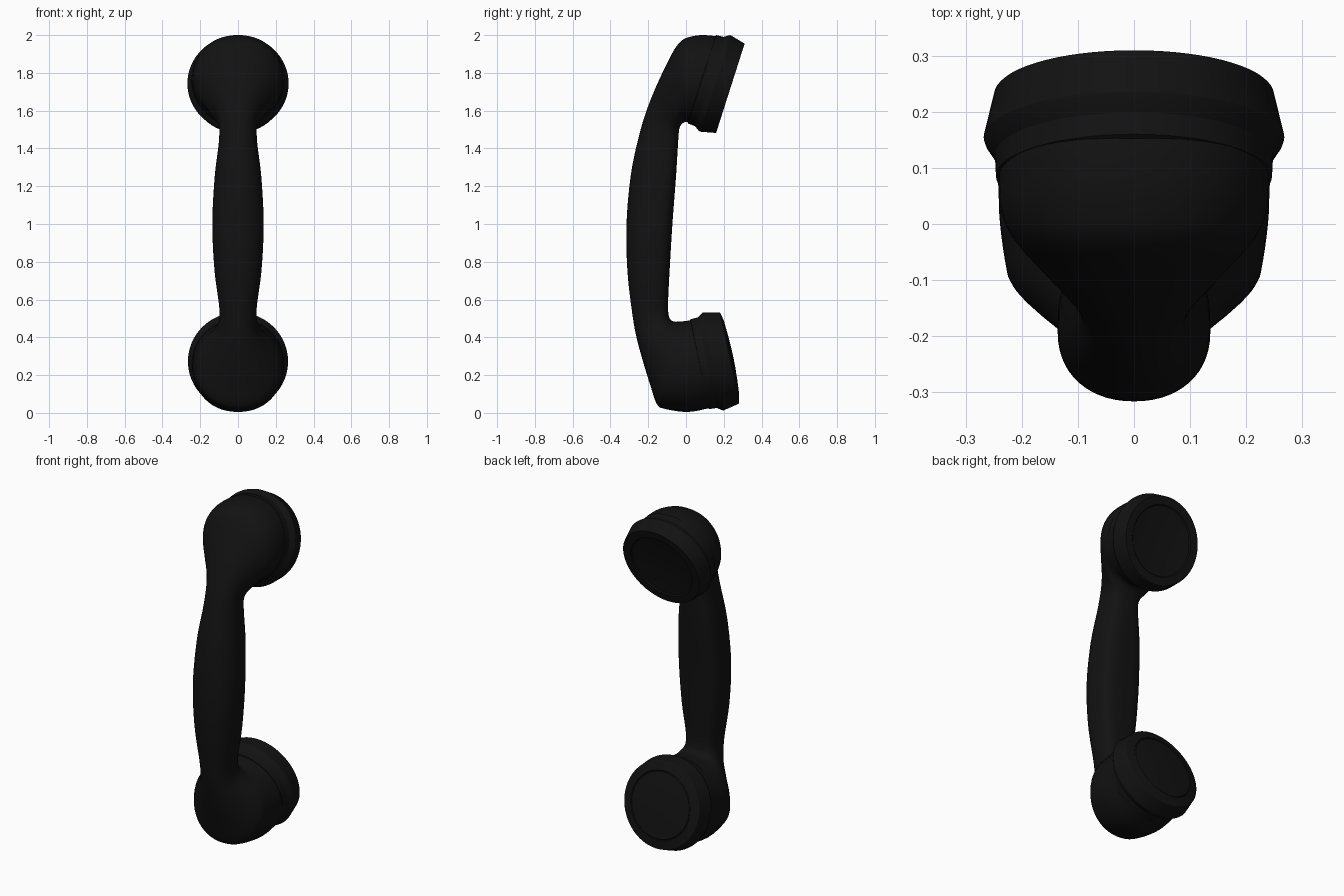
import bpy, bmesh, math
from mathutils import Vector

if "Cube" in bpy.data.objects:
    bpy.data.objects.remove(bpy.data.objects["Cube"])

black = bpy.data.materials.new("black_plastic")
black.diffuse_color = (0.006, 0.006, 0.006, 1)
black.use_nodes = True
black.node_tree.nodes["Principled BSDF"].inputs["Base Color"].default_value = black.diffuse_color


def finish(name, bm, angle):
    bmesh.ops.recalc_face_normals(bm, faces=bm.faces)
    mesh = bpy.data.meshes.new(name)
    bm.to_mesh(mesh)
    bm.free()
    ob = bpy.data.objects.new(name, mesh)
    bpy.context.collection.objects.link(ob)
    mesh.materials.append(black)
    bpy.ops.object.select_all(action='DESELECT')
    ob.select_set(True)
    bpy.context.view_layer.objects.active = ob
    bpy.ops.object.shade_smooth_by_angle(angle=math.radians(angle))
    return ob


def bridge(bm, rings):
    n = len(rings[0])
    for a, b in zip(rings, rings[1:]):
        for i in range(n):
            j = (i + 1) % n
            bm.faces.new((a[i], a[j], b[j], b[i]))
    bm.faces.new(rings[0])
    bm.faces.new(rings[-1])


def spline(keys, steps):
    """Catmull-Rom interpolation through a list of key tuples."""
    pts = [keys[0]] + keys + [keys[-1]]
    out = []
    for k in range(1, len(pts) - 2):
        for s in range(steps):
            t = s / steps
            out.append([0.5 * (2 * b + (c - a) * t + (2 * a - 5 * b + 4 * c - d) * t * t
                               + (3 * b - a - 3 * c + d) * t ** 3)
                        for a, b, c, d in zip(*pts[k - 1:k + 3])])
    return out + [list(keys[-1])]


# Handle and both bulbs: one loft through fanned sections
# (inner y, inner z, outer y, outer z, half width, inner squareness)
sections = [
    (0.060, 1.520, 0.200, 1.982, 0.241, 2.0),
    (0.030, 1.530, 0.130, 1.998, 0.241, 2.0),
    (0.000, 1.540, 0.040, 1.995, 0.236, 2.0),
    (-0.020, 1.532, -0.040, 1.955, 0.212, 2.0),
    (-0.033, 1.512, -0.125, 1.800, 0.162, 2.2),
    (-0.038, 1.485, -0.200, 1.625, 0.108, 2.6),
    (-0.042, 1.430, -0.248, 1.470, 0.100, 3.2),
    (-0.053, 1.250, -0.292, 1.260, 0.123, 3.5),
    (-0.072, 1.000, -0.315, 1.000, 0.136, 3.5),
    (-0.087, 0.750, -0.310, 0.750, 0.124, 3.5),
    (-0.095, 0.580, -0.285, 0.530, 0.099, 3.2),
    (-0.091, 0.515, -0.262, 0.400, 0.106, 2.6),
    (-0.078, 0.490, -0.230, 0.280, 0.146, 2.2),
    (-0.060, 0.483, -0.190, 0.150, 0.192, 2.0),
    (-0.040, 0.483, -0.155, 0.048, 0.220, 2.0),
    (-0.015, 0.485, -0.115, 0.022, 0.230, 2.0),
    (0.020, 0.490, 0.010, 0.005, 0.240, 2.0),
    (0.050, 0.500, 0.130, 0.027, 0.241, 2.0),
]
N = 56
bm = bmesh.new()
rings = []
for iy, iz, oy, oz, w, n in spline(sections, 5):
    inner, outer = Vector((0, iy, iz)), Vector((0, oy, oz))
    mid, half = (inner + outer) / 2, (inner - outer) / 2
    ring = []
    for i in range(N):
        a = math.tau * i / N
        c, s = math.cos(a), math.sin(a)
        e = 2 / n if c > 0 else 2 / 2.15
        u = math.copysign(abs(c) ** e, c)
        v = math.copysign(abs(s) ** e, s)
        ring.append(bm.verts.new(mid + half * u + Vector((w * v, 0, 0))))
    rings.append(ring)
bridge(bm, rings)
finish("handle_body", bm, 40)


def lathe(name, center, axis, profile, seg=64):
    """Spin (distance along axis, radius) points around an axis."""
    rot = Vector((0, *axis)).to_track_quat('Z', 'Y')
    bm = bmesh.new()
    rings = [[bm.verts.new(Vector(center) + rot @ Vector((
        r * math.cos(math.tau * i / seg), r * math.sin(math.tau * i / seg), d)))
        for i in range(seg)] for d, r in profile]
    bridge(bm, rings)
    return finish(name, bm, 25)


# Screw caps: collar, flared rim, tapered side, then the face
rim = [(-0.075, 0.238), (-0.07, 0.246), (-0.03, 0.248), (-0.003, 0.266), (0.003, 0.268)]
lathe("earpiece_cap", (0, 0.152, 1.745), (0.953, -0.304),
      rim + [(0.084, 0.249), (0.087, 0.246), (0.086, 0.200), (0.080, 0.194),
             (0.074, 0.130), (0.070, 0.060), (0.069, 0.010)])
lathe("mouthpiece_cap", (0, 0.142, 0.272), (0.979, 0.204),
      [(d, r - 0.003) for d, r in rim]
      + [(0.088, 0.247), (0.091, 0.244), (0.102, 0.196), (0.098, 0.192), (0.102, 0.188),
         (0.107, 0.120), (0.110, 0.060), (0.111, 0.010)])
